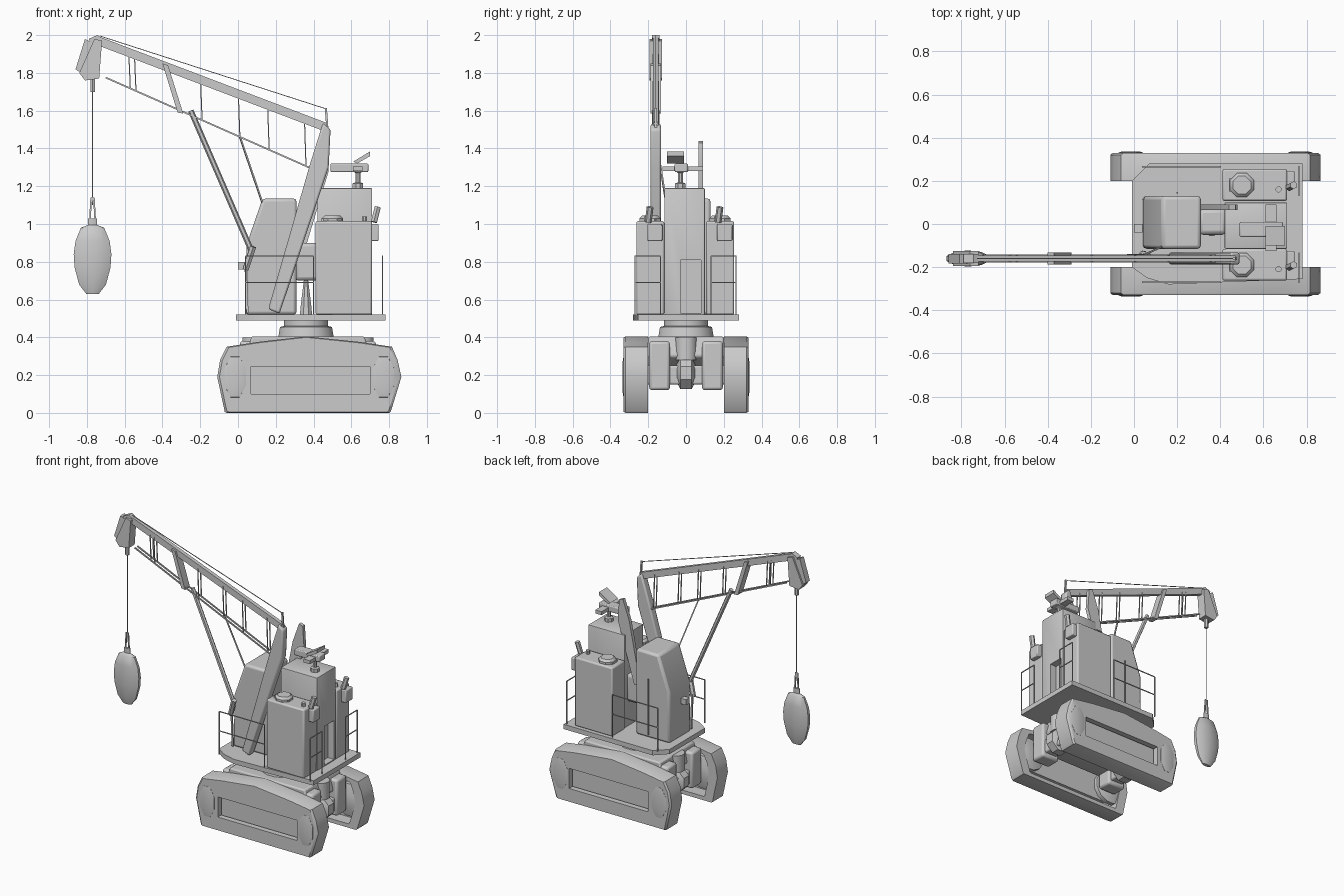
import bpy, bmesh
from math import sin, cos, pi, radians
from mathutils import Vector

if "Cube" in bpy.data.objects:
    bpy.data.objects.remove(bpy.data.objects["Cube"])

GREY = bpy.data.materials.new("plain grey")
GREY.use_nodes = True
GREY.diffuse_color = (0.6, 0.6, 0.6, 1)
GREY.node_tree.nodes["Principled BSDF"].inputs["Base Color"].default_value = (0.6, 0.6, 0.6, 1)
parts = []


def finish(name, bm, bevel=0):
    bmesh.ops.recalc_face_normals(bm, faces=bm.faces)
    mesh = bpy.data.meshes.new(name)
    bm.to_mesh(mesh)
    bm.free()
    mesh.materials.append(GREY)
    obj = bpy.data.objects.new(name, mesh)
    bpy.context.collection.objects.link(obj)
    if bevel:
        mod = obj.modifiers.new("soft edges", 'BEVEL')
        mod.width, mod.segments = bevel, 2
    parts.append(obj)
    return obj


def loft(name, rings, bevel=0):
    """Skin a stack of equal-length point rings and cap both ends."""
    bm = bmesh.new()
    loops = [[bm.verts.new(p) for p in ring] for ring in rings]
    for a, b in zip(loops, loops[1:]):
        for i in range(len(a)):
            j = (i + 1) % len(a)
            bm.faces.new((a[i], a[j], b[j], b[i]))
    bm.faces.new(loops[0])
    bm.faces.new(loops[-1])
    return finish(name, bm, bevel)


def side_prism(name, pts, y0, y1, bevel=0):
    return loft(name, [[(x, y, z) for x, z in pts] for y in (y0, y1)], bevel)


def floor_prism(name, pts, z0, z1, bevel=0):
    return loft(name, [[(x, y, z) for x, y in pts] for z in (z0, z1)], bevel)


def box(name, x, y, z, bevel=0):
    return floor_prism(name, [(x[0], y[0]), (x[1], y[0]), (x[1], y[1]), (x[0], y[1])], *z, bevel)


def lathe(name, at, profile, sides=8, squash=(1, 1), axis='Z'):
    """Turn (radius, height) pairs around an upright or sideways axis."""
    rings = []
    for r, h in profile:
        ring = []
        for k in range(sides):
            t = 2 * pi * (k + 0.5) / sides
            u, v = r * cos(t) * squash[0], r * sin(t) * squash[1]
            ring.append(Vector(at) + Vector((u, v, h) if axis == 'Z' else (u, h, v)))
        rings.append(ring)
    return loft(name, rings)


def rod(name, a, b, r=0.005, sides=4):
    a, b = Vector(a), Vector(b)
    rot = (b - a).to_track_quat('Z', 'Y')
    offs = [rot @ Vector((r * cos(t), r * sin(t), 0))
            for t in (2 * pi * (k + 0.5) / sides for k in range(sides))]
    return loft(name, [[p + o for o in offs] for p in (a, b)])


def scaled(pts, s, c=(0.37, 0.2)):
    return [(c[0] + (x - c[0]) * s, c[1] + (z - c[1]) * s) for x, z in pts]


def cut(obj, *cutters):
    for c in cutters:
        mod = obj.modifiers.new("cut", 'BOOLEAN')
        mod.object, mod.solver = c, 'EXACT'
    dg = bpy.context.evaluated_depsgraph_get()
    mesh = bpy.data.meshes.new_from_object(obj.evaluated_get(dg))
    obj.modifiers.clear()
    obj.data = mesh
    for c in cutters:
        parts.remove(c)
        bpy.data.objects.remove(c)


# Crawler tracks: hollow towards the middle, slotted outer plate, wheels at both ends
track = [(-0.07, 0.005), (-0.06, 0), (0.8, 0), (0.81, 0.01), (0.865, 0.19), (0.845, 0.28), (0.815, 0.35),
         (0.65, 0.375), (0.36, 0.405), (0.1, 0.375), (-0.06, 0.35), (-0.095, 0.28), (-0.11, 0.19)]
for s, side in ((-1, "right"), (1, "left")):
    shell = loft(side + "_track", [[(x, s * y, z) for x, z in scaled(track, k)]
                                   for y, k in ((0.2, 1), (0.32, 1), (0.33, 0.975))])
    cavity = side_prism("cavity_cutter", scaled(track, 0.86), s * 0.15, s * 0.29)
    slot = box("slot_cutter", (0.07, 0.7), sorted((s * 0.27, s * 0.4)), (0.1, 0.245))
    cut(shell, cavity, slot)
    box(side + "_track_slot_back", (0.05, 0.72), sorted((s * 0.25, s * 0.27)), (0.08, 0.27))
    for x, end in ((-0.015, "front"), (0.77, "rear")):
        lathe(f"{side}_{end}_wheel_cover", (x, s * 0.325, 0.19),
              [(0.118, 0), (0.116, s * 0.006), (0.09, s * 0.01)], 8, (0.53, 1), 'Y')
        lathe(f"{side}_{end}_wheel", (x * 0.9 + 0.037, s * 0.22, 0.19),
              [(0.05, -s * 0.02), (0.12, 0), (0.12, s * 0.03)], 12, (1, 1), 'Y')

# Undercarriage
side_prism("chassis", [(0.05, 0.3), (0.15, 0.22), (0.6, 0.22), (0.7, 0.3), (0.67, 0.405), (0.07, 0.405)],
           -0.2, 0.2, 0.01)
for x in (0.08, 0.66):
    box("axle_beam", (x - 0.05, x + 0.05), (-0.22, 0.22), (0.15, 0.25), 0.01)
    for y in (-0.14, 0.14):
        box("axle_bracket", (x - 0.07, x + 0.07), (y - 0.055, y + 0.055), (0.12, 0.38), 0.015)
    lathe("king_post", (x, 0, 0), [(0.06, 0.28), (0.06, 0.4)], 10)
    lathe("differential", (x, 0, 0.21), [(0.03, -0.06), (0.09, -0.03), (0.09, 0.03), (0.03, 0.06)], 8, (1, 1), 'Y')

# Turntable and deck
lathe("turntable", (0.36, 0, 0), [(0.15, 0.4), (0.14, 0.455), (0.12, 0.46), (0.12, 0.5)], 16)
floor_prism("deck", [(-0.01, -0.2), (0.06, -0.25), (0.16, -0.28), (0.78, -0.255), (0.78, 0.28),
                     (0.07, 0.28), (-0.01, 0.2)], 0.488, 0.522)

# Front cab with a sloped nose, joined to the rear body
side_prism("front_cab", [(0.04, 0.52), (0.31, 0.52), (0.31, 1.135), (0.13, 1.135), (0.045, 0.89)],
           -0.115, 0.13, 0.016)
box("nose_light", (0.0, 0.04), (-0.04, 0.0), (0.76, 0.8))
rod("cab_grab_handle", (0.2, 0.145, 0.55), (0.2, 0.145, 0.95), 0.005)
box("cab_link", (0.3, 0.43), (-0.05, 0.07), (0.7, 0.9), 0.02)
lathe("winch_foot", (0.36, -0.02, 0), [(0.035, 0.52), (0.03, 0.57), (0.01, 0.72)])

# Rear tower with a door recess, and two side housings
tower = box("rear_tower", (0.42, 0.71), (-0.115, 0.1), (0.52, 1.19), 0.006)
cut(tower, box("door_cutter", (0.66, 0.75), (-0.03, 0.08), (0.53, 0.81)))
for y, side in ((-0.19, "right"), (0.18, "left")):
    box(side + "_housing", (0.41, 0.71), (y - 0.073, y + 0.075), (0.52, 1.015), 0.01)
    lathe(side + "_hatch", (0.5, y, 1), [(0.06, 0), (0.06, 0.03), (0.045, 0.045)])
    lathe(side + "_filler", (0.67, y - 0.02, 1), [(0.014, 0), (0.014, 0.04)])
    box(side + "_lamp_box", (0.7, 0.745), (y - 0.015, y + 0.065), (0.91, 1.0), 0.006)
    rod(side + "_horn", (0.72, y - 0.01, 1.01), (0.74, y, 1.09), 0.018, 6)
    box(side + "_side_handle", (0.44, 0.55), (y - 0.03, y + 0.03), (1.015, 1.03))

# Swivel lamp on the tower
lathe("lamp_post", (0.635, -0.03, 0), [(0.03, 1.18), (0.03, 1.215), (0.014, 1.22), (0.014, 1.27), (0.03, 1.28)])
box("lamp_bar", (0.49, 0.69), (-0.06, 0.01), (1.275, 1.32), 0.006)
box("lamp_cross_bar", (0.61, 0.66), (-0.125, 0.09), (1.28, 1.305))
side_prism("lamp_visor", [(0.61, 1.33), (0.63, 1.32), (0.7, 1.36), (0.7, 1.385)], -0.1, -0.01)

# Mast and its thinner twin
Y = -0.16
mast = [(0.16, 0.55), (0.22, 0.525), (0.48, 1.3), (0.49, 1.5), (0.45, 1.535), (0.385, 1.33)]
side_prism("mast", mast, Y - 0.028, Y + 0.028, 0.01)
side_prism("rear_strut", [(0.3, 0.85), (0.35, 0.85), (0.48, 1.28), (0.47, 1.43), (0.44, 1.44), (0.39, 1.3)],
           0.065, 0.09)

# Boom: a heavy upper chord, paired lower chords and uprights
side_prism("boom_upper_chord", [(0.47, 1.535), (0.46, 1.49), (-0.74, 1.945), (-0.73, 1.99)], Y - 0.014, Y + 0.014)


def upper(x):
    return 1.96 - (x + 0.73) * 0.375


def lower(x):
    return 1.775 - (x + 0.7) * 0.442


for y in (Y - 0.015, Y + 0.015):
    rod("boom_lower_chord", (-0.7, y, lower(-0.7)), (0.4, y, lower(0.4)), 0.006)
    for x in (-0.57, -0.54, -0.19, 0.01, 0.165, 0.36):
        rod("boom_upright", (x - 0.008, y, upper(x)), (x, y, lower(x)), 0.004)
side_prism("boom_brace", [(-0.4, 1.85), (-0.37, 1.84), (-0.29, 1.585), (-0.32, 1.59)], Y - 0.028, Y + 0.028)
rod("boom_stay", (-0.73, Y, 1.995), (0.465, Y, 1.61), 0.003)
rod("stay_post", (0.465, Y, 1.615), (0.475, Y, 1.48), 0.008)
rod("boom_strut", (-0.25, Y, 1.6), (0.07, Y + 0.01, 0.86), 0.015, 6)
rod("boom_strut_foot", (0.08, Y, 0.88), (0.04, Y + 0.02, 0.76), 0.018, 6)
rod("boom_strut_base", (0.04, Y + 0.03, 0.78), (0.05, Y + 0.03, 0.53), 0.008)
rod("boom_thin_stay", (0.01, Y, lower(0.01)), (0.14, -0.1, 1.08), 0.006)

# Boom head, hook line and hanging weight
side_prism("boom_head", [(-0.76, 1.98), (-0.72, 1.97), (-0.735, 1.77), (-0.81, 1.76), (-0.84, 1.8)],
           Y - 0.034, Y + 0.034)
side_prism("boom_head_guard", [(-0.81, 1.98), (-0.77, 1.96), (-0.82, 1.79), (-0.86, 1.82)], Y - 0.022, Y + 0.022)
side_prism("head_cap", [(-0.79, 1.98), (-0.745, 2.0), (-0.72, 1.985), (-0.77, 1.93)], Y - 0.02, Y + 0.02)
W = -0.77
rod("hook_block", (W, Y, 1.77), (W, Y, 1.7), 0.014, 6)
rod("hook_line", (W, Y, 1.7), (W, Y, 1.1), 0.003)
for d in (-0.014, 0.014):
    rod("hook_link", (W + d, Y, 1.02), (W + d / 2, Y, 1.14), 0.006)
lathe("hanging_weight", (W, Y, 0), [(0.035, 0.63), (0.075, 0.68), (0.1, 0.77), (0.105, 0.84), (0.095, 0.91),
                                    (0.065, 0.98), (0.025, 0.995), (0.025, 1.03)], 10, (1, 0.36))

# Hand rails along both sides and round the rear corners
for y in (-0.27, 0.265):
    for z in (0.69, 0.83):
        rod("side_rail", (0.04, y, z), (0.4, y, z), 0.004)
        rod("rear_rail", (0.765, y, z), (0.765, y * 0.5, z), 0.004)
    for x in (0.04, 0.4):
        rod("rail_post", (x, y, 0.52), (x, y, 0.83), 0.004)
    for k in (1, 0.5):
        rod("rear_rail_post", (0.765, y * k, 0.52), (0.765, y * k, 0.83), 0.004)

# Smooth the curved surfaces, keep hard corners
bpy.ops.object.select_all(action='DESELECT')
for obj in parts:
    obj.select_set(True)
bpy.context.view_layer.objects.active = parts[0]
bpy.ops.object.shade_smooth_by_angle(angle=radians(40))
